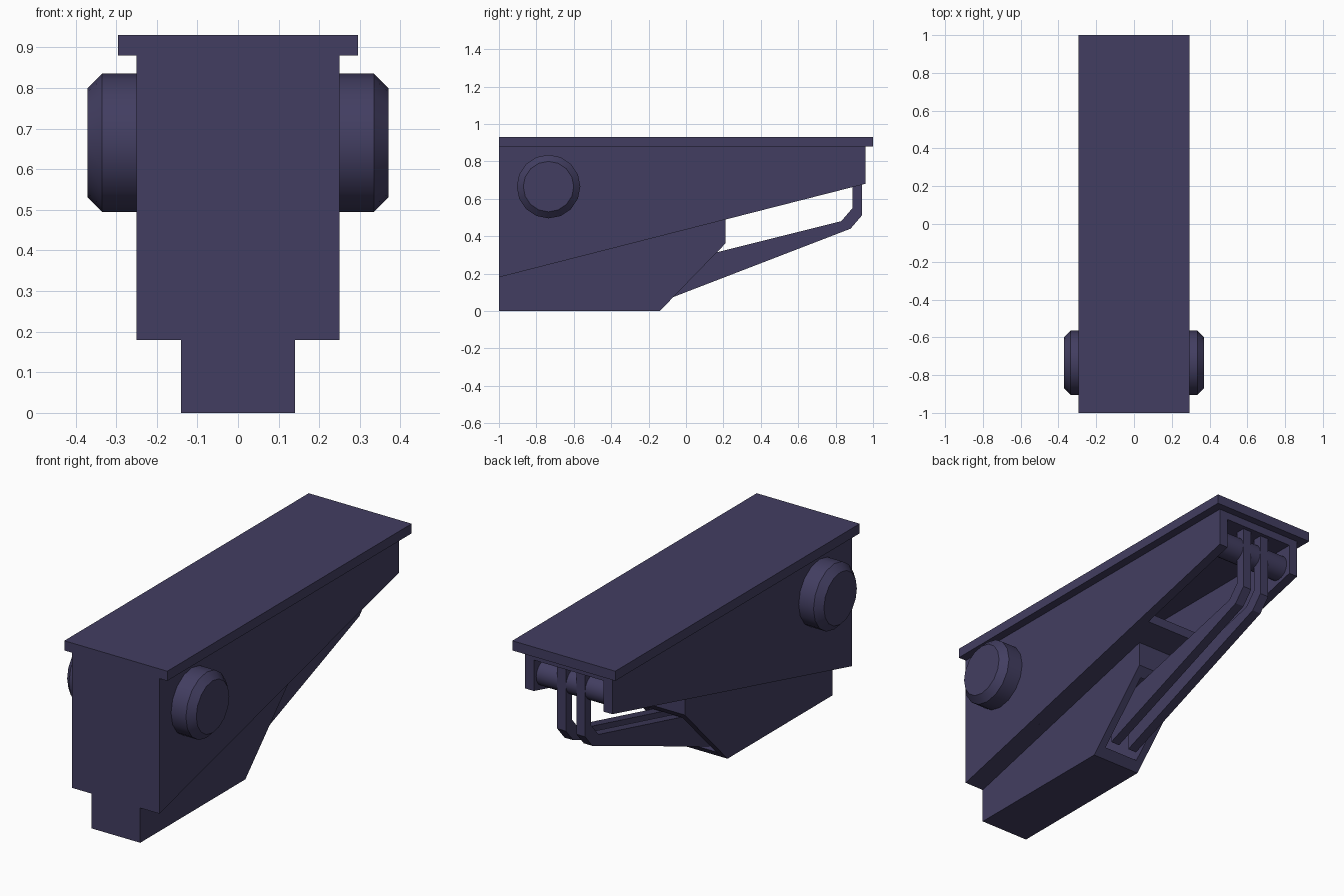
import bpy, bmesh, math

if "Cube" in bpy.data.objects:
    bpy.data.objects.remove(bpy.data.objects["Cube"])

mat = bpy.data.materials.new("slate_violet")
mat.diffuse_color = (0.055, 0.048, 0.12, 1)
mat.use_nodes = True
mat.node_tree.nodes["Principled BSDF"].inputs["Base Color"].default_value = mat.diffuse_color


def finish(name, bm):
    bmesh.ops.recalc_face_normals(bm, faces=bm.faces)
    mesh = bpy.data.meshes.new(name)
    bm.to_mesh(mesh)
    bm.free()
    mesh.materials.append(mat)
    ob = bpy.data.objects.new(name, mesh)
    bpy.context.collection.objects.link(ob)
    return ob


def extrude_x(name, profile, x0, x1):
    """Extrude a (y, z) profile from x0 to x1."""
    bm = bmesh.new()
    face = bm.faces.new([bm.verts.new((x0, y, z)) for y, z in profile])
    res = bmesh.ops.extrude_face_region(bm, geom=[face])
    moved = [v for v in res["geom"] if isinstance(v, bmesh.types.BMVert)]
    bmesh.ops.translate(bm, verts=moved, vec=(x1 - x0, 0, 0))
    return finish(name, bm)


def pair_x(name, profile, x0, x1):
    """Same profile on both sides of the centre plane."""
    extrude_x(name + "_right", profile, x0, x1)
    extrude_x(name + "_left", profile, -x1, -x0)


def lathe_x(name, rings, y, z, sides):
    """Turned part along x from (x, radius) rings, with capped ends."""
    bm = bmesh.new()
    loops = []
    for x, r in rings:
        loops.append([bm.verts.new((x, y + r * math.sin(2 * math.pi * i / sides),
                                    z + r * math.cos(2 * math.pi * i / sides)))
                      for i in range(sides)])
    for a, b in zip(loops, loops[1:]):
        for i in range(sides):
            j = (i + 1) % sides
            bm.faces.new((a[i], a[j], b[j], b[i]))
    bm.faces.new(loops[0])
    bm.faces.new(loops[-1])
    ob = finish(name, bm)
    bpy.ops.object.select_all(action='DESELECT')
    ob.select_set(True)
    bpy.context.view_layer.objects.active = ob
    bpy.ops.object.shade_smooth_by_angle(angle=math.radians(30))


def rect(y0, z0, y1, z1):
    return [(y0, z0), (y1, z0), (y1, z1), (y0, z1)]


def under(y):
    """Height of the sloping underside of the housing."""
    return 0.18 + (y + 1) * 0.5 / 1.96


# Top plate
extrude_x("top_plate", rect(-1, 0.88, 1, 0.93), -0.295, 0.295)

# Upper housing: hollow shell, open at the back and rear underside
pair_x("housing_side", [(-1, 0.18), (0.96, 0.68), (0.96, 0.88), (-1, 0.88)], 0.20, 0.25)
extrude_x("housing_ceiling", rect(-0.95, 0.84, 0.96, 0.88), -0.20, 0.20)
extrude_x("housing_front", [(-1, 0.18), (-0.95, under(-0.95)), (-0.95, 0.88), (-1, 0.88)],
          -0.20, 0.20)
extrude_x("housing_floor", [(-0.95, under(-0.95)), (0.35, under(0.35)),
                            (0.35, under(0.35) + 0.05), (-0.95, under(-0.95) + 0.05)],
          -0.20, 0.20)

# Lower housing: narrow shell with an open sloping back
pair_x("lower_side", [(-1, 0), (-0.14, 0), (0.21, 0.36), (0.21, under(0.21)), (-1, 0.18)],
       0.10, 0.14)
extrude_x("lower_floor", [(-1, 0), (-0.14, 0), (-0.10, 0.04), (-1, 0.04)], -0.10, 0.10)
extrude_x("lower_front", rect(-1, 0.04, -0.96, 0.18), -0.10, 0.10)
extrude_x("lower_back_lip", [(0.17, 0.32), (0.21, 0.36), (0.21, under(0.21)),
                             (0.17, under(0.17))], -0.10, 0.10)

# Twin bent levers hanging from the pivot rod
lever = [(0.94, 0.84), (0.94, 0.51), (0.88, 0.44), (-0.08, 0.07), (-0.08, 0.25),
         (0.17, 0.315), (0.83, 0.48), (0.89, 0.55), (0.89, 0.84)]
pair_x("lever", lever, 0.03, 0.08)
lathe_x("pivot_rod", [(-0.2, 0.065), (0.2, 0.065)], 0.875, 0.745, 16)

# Side knobs
for side, s in (("right", 1), ("left", -1)):
    lathe_x("knob_" + side, [(s * 0.24, 0.17), (s * 0.335, 0.17), (s * 0.37, 0.135)],
            -0.735, 0.665, 16)
